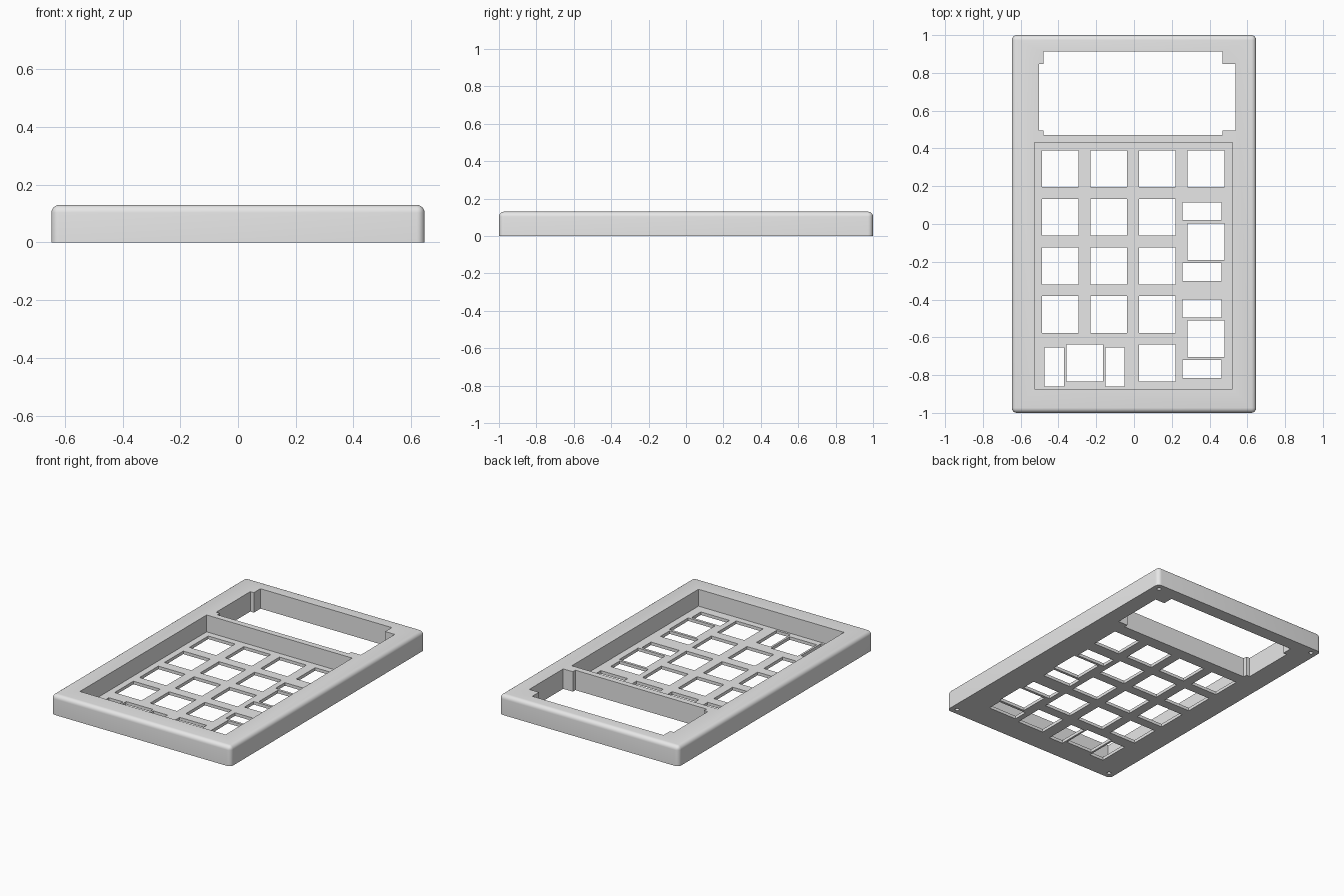
import bpy, bmesh, math
from mathutils import Matrix, Vector

cube = bpy.data.objects.get("Cube")
if cube:
    bpy.data.objects.remove(cube, do_unlink=True)

HEIGHT = 0.13      # full case height
PLATE = 0.02       # key plate thickness
KEY = 0.194        # square key opening
PITCH = 0.257      # key spacing
FILLET = 0.027     # outer edge rounding

grey = bpy.data.materials.new("case_grey")
grey.use_nodes = True
colour = (0.8, 0.8, 0.8, 1)
grey.diffuse_color = colour
grey.node_tree.nodes["Principled BSDF"].inputs["Base Color"].default_value = colour


def add_box(bm, x0, x1, y0, y1, z0, z1):
    """Add a box given by its limits."""
    centre = Vector((x0 + x1, y0 + y1, z0 + z1)) / 2
    size = Matrix.Diagonal((x1 - x0, y1 - y0, z1 - z0, 1))
    bmesh.ops.create_cube(bm, size=1, matrix=Matrix.Translation(centre) @ size)


def make_object(name, bm):
    mesh = bpy.data.meshes.new(name)
    bm.to_mesh(mesh)
    bm.free()
    mesh.materials.append(grey)
    obj = bpy.data.objects.new(name, mesh)
    bpy.context.collection.objects.link(obj)
    return obj


def cut(target, name, bm):
    """Subtract the cutter mesh from the target and discard the cutter."""
    cutter = make_object(name, bm)
    cutter.hide_render = True
    mod = target.modifiers.new(name, "BOOLEAN")
    mod.operation = "DIFFERENCE"
    mod.solver = "EXACT"
    mod.object = cutter
    bpy.context.view_layer.objects.active = target
    bpy.ops.object.modifier_apply(modifier=name)
    bpy.data.objects.remove(cutter, do_unlink=True)


# Case block, rounded on every edge except around the base
bm = bmesh.new()
add_box(bm, -0.647, 0.647, -1, 1, 0, HEIGHT)
edges = [e for e in bm.edges if any(v.co.z > 0.01 for v in e.verts)]
bmesh.ops.bevel(bm, geom=edges, offset=FILLET, offset_type="OFFSET",
                segments=6, profile=0.5, affect="EDGES")
case = make_object("calculator_case", bm)

# Keypad recess
bm = bmesh.new()
add_box(bm, -0.528, 0.522, -0.874, 0.431, PLATE, 0.3)
cut(case, "keypad_recess", bm)

# Display window: a tall opening plus a wider one that leaves corner posts
for name, limits in (("display_tall", (-0.478, 0.469, 0.47, 0.914)),
                     ("display_wide", (-0.504, 0.538, 0.496, 0.846))):
    bm = bmesh.new()
    add_box(bm, *limits, -0.1, 0.3)
    cut(case, name, bm)

# Key openings and screw holes
bm = bmesh.new()


def opening(cx, cy, w=KEY, h=KEY):
    add_box(bm, cx - w / 2, cx + w / 2, cy - h / 2, cy + h / 2, -0.1, 0.06)


cols = [-0.39 + PITCH * i for i in range(4)]
rows = [0.292 - PITCH * i for i in range(5)]
for r in range(4):
    for c in range(3):
        opening(cols[c], rows[r])
opening(cols[3], rows[0])
opening(cols[2], rows[4])

# Tall keys with a stabiliser slot above and below
for r in (1, 3):
    cy = (rows[r] + rows[r + 1]) / 2
    opening(cols[3], cy)
    for side in (-1, 1):
        opening(0.361, cy + side * 0.161, 0.206, 0.095)

# Wide key with a stabiliser slot on each side
wide_x = (cols[0] + cols[1]) / 2
opening(wide_x, rows[4])
for side in (-1, 1):
    opening(wide_x + side * 0.161, -0.757, 0.102, 0.206)

# Blind screw holes in the base corners
for sx in (-1, 1):
    for sy in (-1, 1):
        bmesh.ops.create_cone(bm, cap_ends=True, segments=16, radius1=0.013,
                              radius2=0.013, depth=0.16,
                              matrix=Matrix.Translation((sx * 0.604, sy * 0.957, 0)))
cut(case, "key_openings", bm)

# Smooth the rounded edges, keep the cuts sharp
bpy.ops.object.select_all(action="DESELECT")
case.select_set(True)
bpy.context.view_layer.objects.active = case
bpy.ops.object.shade_smooth_by_angle(angle=math.radians(30))
